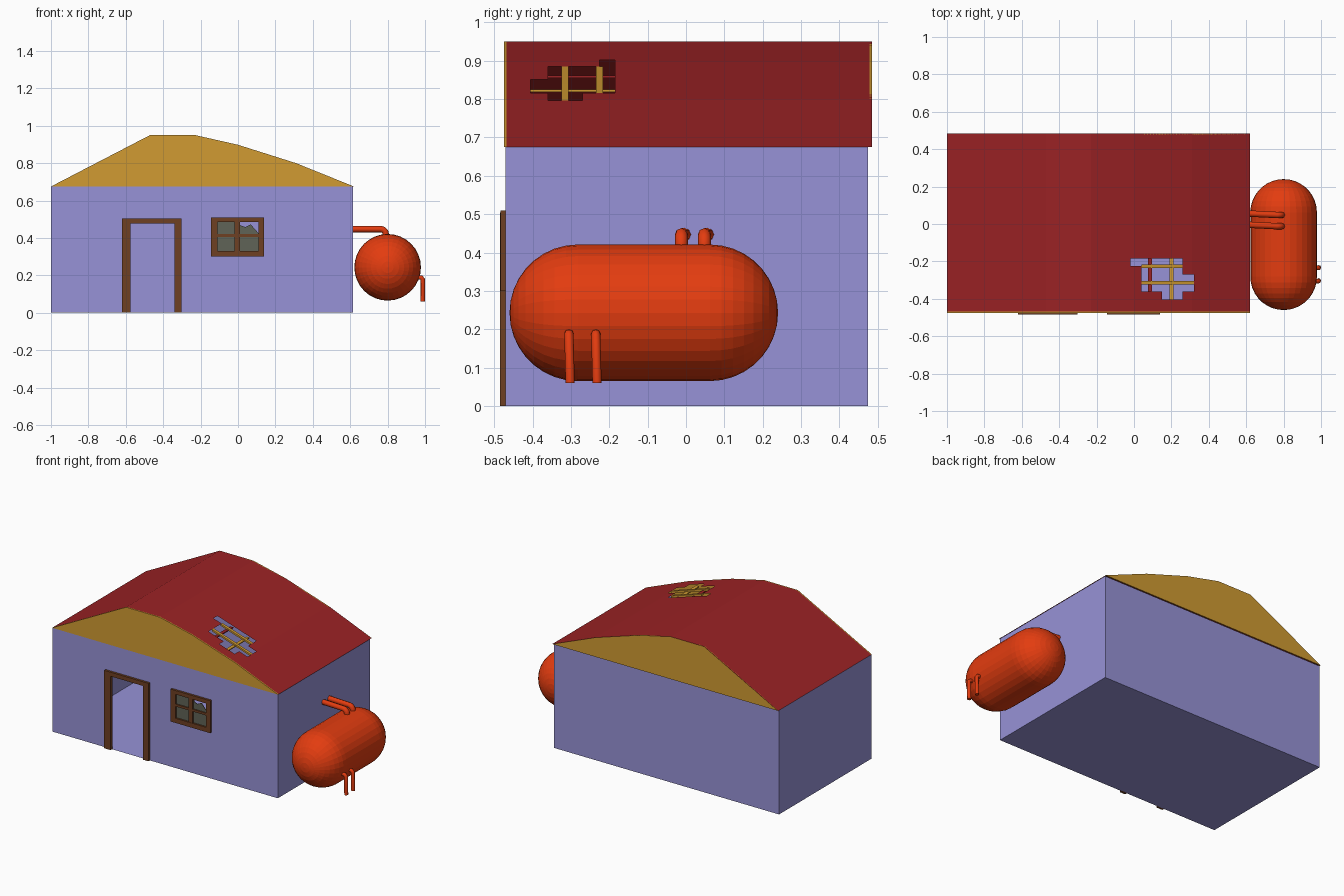
import bpy, bmesh, math
from mathutils import Vector

if "Cube" in bpy.data.objects:
    bpy.data.objects.remove(bpy.data.objects["Cube"])


def material(name, rgb):
    m = bpy.data.materials.new(name)
    m.diffuse_color = (*rgb, 1)
    m.use_nodes = True
    m.node_tree.nodes["Principled BSDF"].inputs["Base Color"].default_value = m.diffuse_color
    return m


LAVENDER = material("lavender wall", (0.31, 0.29, 0.68))
GOLD = material("gold wood", (0.64, 0.33, 0.032))
RED = material("roof red", (0.33, 0.016, 0.018))
ORANGE = material("tank orange", (0.77, 0.045, 0.005))
BROWN = material("brown wood", (0.156, 0.05, 0.016))
GLASS = material("dull glass", (0.115, 0.125, 0.095))


def finish(bm, name, mat):
    bmesh.ops.remove_doubles(bm, verts=bm.verts, dist=1e-5)
    me = bpy.data.meshes.new(name)
    bm.to_mesh(me)
    bm.free()
    me.materials.append(mat)
    ob = bpy.data.objects.new(name, me)
    bpy.context.collection.objects.link(ob)
    return ob


def boxes(name, mat, spans):
    """One object made of boxes given as (x0, x1, y0, y1, z0, z1)."""
    bm = bmesh.new()
    for x0, x1, y0, y1, z0, z1 in spans:
        vs = bmesh.ops.create_cube(bm, size=1)["verts"]
        for v in vs:
            v.co = Vector(((x0 + x1) / 2 + v.co.x * (x1 - x0),
                           (y0 + y1) / 2 + v.co.y * (y1 - y0),
                           (z0 + z1) / 2 + v.co.z * (z1 - z0)))
    return finish(bm, name, mat)


def add_grid(bm, us, vs, place, is_hole=lambda u, v: False):
    """Grid of quads, leaving out the cells whose middle lies in a hole."""
    us, vs = sorted(set(us)), sorted(set(vs))
    for u0, u1 in zip(us, us[1:]):
        for v0, v1 in zip(vs, vs[1:]):
            if not is_hole((u0 + u1) / 2, (v0 + v1) / 2):
                corners = ((u0, v0), (u1, v0), (u1, v1), (u0, v1))
                bm.faces.new([bm.verts.new(place(*c)) for c in corners])


def plate(name, mat, outline, y0, y1):
    """Outline in x and z, extruded along y."""
    bm = bmesh.new()
    f = bm.faces.new([bm.verts.new((x, y0, z)) for x, z in outline])
    new = bmesh.ops.extrude_face_region(bm, geom=[f])["geom"]
    bmesh.ops.translate(bm, vec=(0, y1 - y0, 0),
                        verts=[g for g in new if isinstance(g, bmesh.types.BMVert)])
    bmesh.ops.recalc_face_normals(bm, faces=bm.faces)
    return finish(bm, name, mat)


L, R, F, B, H = -1.0, 0.615, -0.47, 0.475, 0.675


# Hollow house shell with door and window openings
def in_opening(x, z):
    return (-0.575 < x < -0.34 and z < 0.48) or (-0.11 < x < 0.11 and 0.33 < z < 0.485)


bm = bmesh.new()
add_grid(bm, [L, -0.575, -0.34, -0.11, 0.11, R], [0, 0.33, 0.48, 0.485, H],
         lambda x, z: (x, F, z), in_opening)
add_grid(bm, [L, R], [0, H], lambda x, z: (-0.385 - x, B, z))
add_grid(bm, [F, B], [0, H], lambda y, z: (R, y, z))
add_grid(bm, [F, B], [0, H], lambda y, z: (L, F + B - y, z))
add_grid(bm, [L, R], [F, B], lambda x, y: (x, F + B - y, 0))
finish(bm, "house_walls", LAVENDER)

# Roof sheet with a stepped hole
PROFILE = [(L, H), (-0.47, 0.95), (-0.23, 0.95), (0.0, 0.898), (0.31, 0.80), (0.62, H)]


def roof_z(x):
    for (x0, z0), (x1, z1) in zip(PROFILE, PROFILE[1:]):
        if x <= x1:
            return z0 + (z1 - z0) * (x - x0) / (x1 - x0)
    return H


HOLE = [(-0.405, -0.36, 0.15, 0.26), (-0.36, -0.315, 0.04, 0.32), (-0.315, -0.27, 0.04, 0.32),
        (-0.27, -0.225, 0.04, 0.26), (-0.225, -0.185, -0.02, 0.26)]


def in_roof_hole(x, y):
    return any(y0 < y < y1 and x0 < x < x1 for y0, y1, x0, x1 in HOLE)


bm = bmesh.new()
xs = [p[0] for p in PROFILE] + [x for h in HOLE for x in h[2:]]
ys = [-0.468, 0.485] + [y for h in HOLE for y in h[:2]]
add_grid(bm, xs, ys, lambda x, y: (x, y, roof_z(x)), in_roof_hole)
finish(bm, "roof", RED)

# Gable ends
plate("front_gable", GOLD, PROFILE, -0.475, -0.468)
plate("back_gable", GOLD, PROFILE, 0.478, 0.485)

# Exposed roof slats in the hole
for i, (y, x1) in enumerate(((-0.225, 0.26), (-0.315, 0.32))):
    line = [(x, roof_z(x)) for x in (0.04, 0.18, x1)]
    under = [(x, z - 0.012) for x, z in reversed(line)]
    plate(f"long_slat_{i}", GOLD, line + under, y - 0.009, y + 0.009)
for name, x, mat, y0 in (("red_cross_slat", 0.085, RED, -0.36), ("gold_cross_slat", 0.2, GOLD, -0.405)):
    z = roof_z(x)
    boxes(name, mat, [(x - 0.011, x + 0.011, y0, -0.185, z - 0.016, z - 0.01)])

# Door frame
boxes("door_frame", BROWN, [(-0.62, -0.575, -0.485, -0.465, 0, 0.505),
                            (-0.34, -0.302, -0.485, -0.465, 0, 0.505),
                            (-0.575, -0.34, -0.485, -0.465, 0.478, 0.505)])

# Window frame with crossing bars
boxes("window_frame", BROWN, [(-0.145, -0.11, -0.484, -0.465, 0.30, 0.51),
                              (0.11, 0.14, -0.484, -0.465, 0.30, 0.51),
                              (-0.11, 0.11, -0.484, -0.465, 0.30, 0.33),
                              (-0.11, 0.11, -0.484, -0.465, 0.485, 0.51),
                              (-0.018, 0.012, -0.482, -0.465, 0.33, 0.485),
                              (-0.11, 0.11, -0.481, -0.465, 0.405, 0.42)])

# Window panes, the upper right one broken
boxes("window_panes", GLASS, [(-0.11, -0.018, -0.473, -0.469, 0.33, 0.485),
                              (0.012, 0.11, -0.473, -0.469, 0.33, 0.41)])
plate("broken_pane", GLASS, [(0.012, 0.41), (0.11, 0.41), (0.11, 0.425), (0.068, 0.472),
                             (0.04, 0.458), (0.012, 0.468)], -0.473, -0.469)

# Capsule tank: profile spun around its long axis
CX, CZ, RAD = 0.80, 0.243, 0.178
bm = bmesh.new()
arc = [math.radians(a) for a in range(0, 91, 10)]
path = [(RAD * math.sin(a), -0.282 - RAD * math.cos(a)) for a in arc]
path += [(RAD * math.cos(a), 0.062 + RAD * math.sin(a)) for a in arc]
vs = [bm.verts.new((CX + r, y, CZ)) for r, y in path]
es = [bm.edges.new(p) for p in zip(vs, vs[1:])]
bmesh.ops.spin(bm, geom=vs + es, cent=(CX, 0, CZ), axis=(0, 1, 0),
               angle=math.tau, steps=32)
bmesh.ops.remove_doubles(bm, verts=bm.verts, dist=1e-5)
bmesh.ops.dissolve_degenerate(bm, edges=bm.edges, dist=1e-5)
bmesh.ops.recalc_face_normals(bm, faces=bm.faces)
finish(bm, "tank", ORANGE)


# Pipes: feed pipes into the wall and drain pipes on the outer side
def pipe(name, points, radius):
    cu = bpy.data.curves.new(name, 'CURVE')
    cu.dimensions = '3D'
    cu.bevel_depth, cu.bevel_resolution, cu.use_fill_caps = radius, 2, True
    sp = cu.splines.new('POLY')
    sp.points.add(len(points) - 1)
    for p, co in zip(sp.points, points):
        p.co = (*co, 1)
    tmp = bpy.data.objects.new(name, cu)
    bpy.context.collection.objects.link(tmp)
    me = bpy.data.meshes.new_from_object(tmp.evaluated_get(bpy.context.evaluated_depsgraph_get()))
    bpy.data.objects.remove(tmp)
    me.materials.clear()
    me.materials.append(ORANGE)
    bpy.context.collection.objects.link(bpy.data.objects.new(name, me))


for i, y in enumerate((-0.012, 0.048)):
    bend = [(0.765 + 0.025 * math.sin(a), y, 0.422 + 0.025 * math.cos(a))
            for a in (0, math.pi / 6, math.pi / 3, math.pi / 2)]
    pipe(f"feed_pipe_{i}", [(0.61, y + 0.008, 0.447)] + bend + [(0.79, y, 0.39)], 0.017)
for i, y in enumerate((-0.305, -0.235)):
    pipe(f"drain_pipe_{i}", [(0.95, y, 0.19), (0.98, y, 0.188), (0.988, y, 0.178),
                             (0.988, y + 0.003, 0.06)], 0.012)
